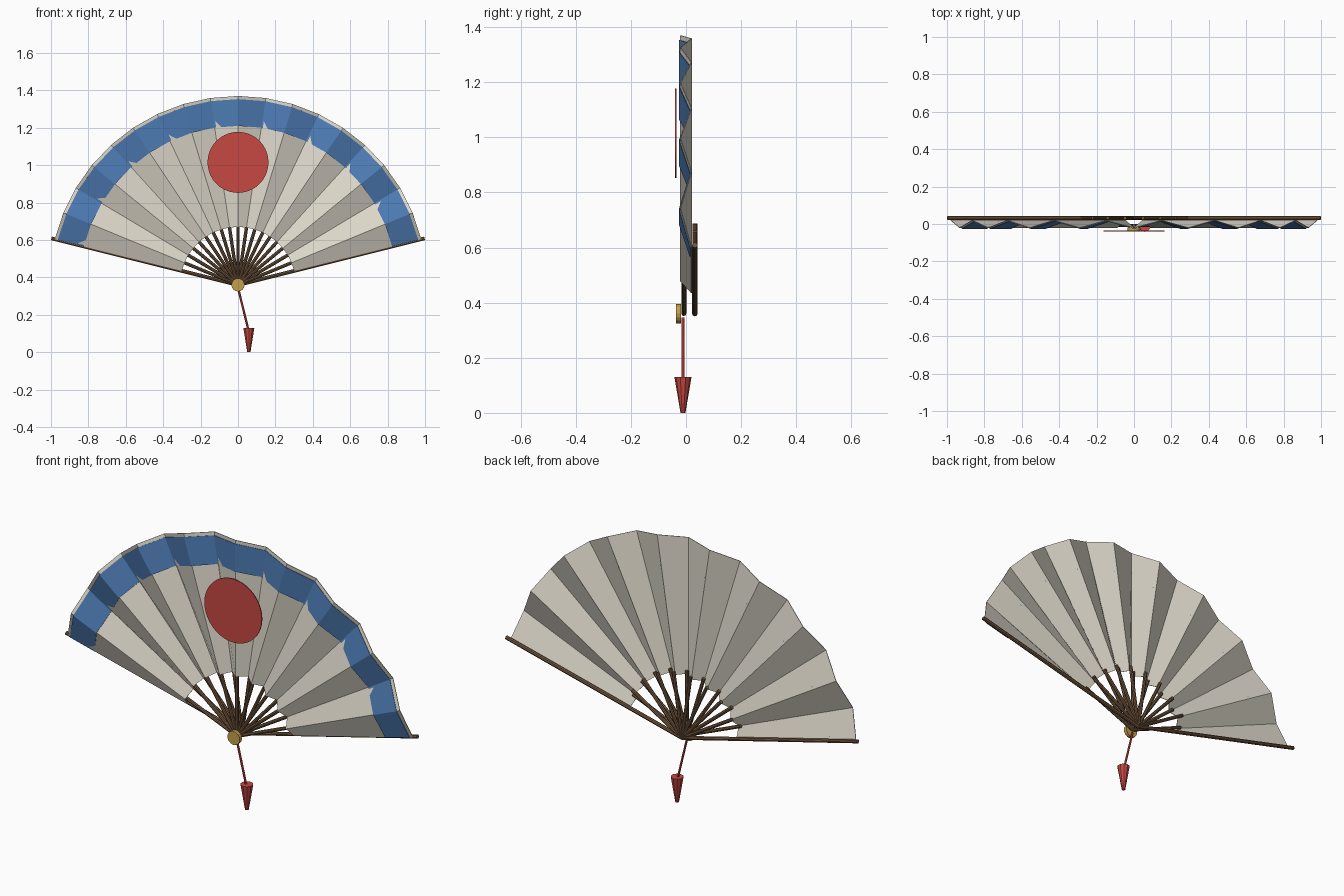
import bpy, bmesh, math
from mathutils import Vector

if "Cube" in bpy.data.objects:
    bpy.data.objects.remove(bpy.data.objects["Cube"])

PIVOT_Z = 0.36
FOLDS = 18
START, SWEEP = math.radians(14), math.radians(152)
DEPTH = 0.02


def mat(name, rgb):
    m = bpy.data.materials.new(name)
    m.diffuse_color = (*rgb, 1)
    m.use_nodes = True
    m.node_tree.nodes["Principled BSDF"].inputs["Base Color"].default_value = m.diffuse_color
    return m


PAPER = mat("cream_paper", (0.72, 0.68, 0.59))
BLUE = mat("blue_border", (0.075, 0.2, 0.46))
RED = mat("red", (0.57, 0.065, 0.055))
WOOD = mat("brown_wood", (0.17, 0.095, 0.047))
GOLD = mat("gold_metal", (0.55, 0.35, 0.07))


def fan_point(i, r, y):
    a = START + SWEEP * i / FOLDS
    return Vector((r * math.cos(a), y, PIVOT_Z + r * math.sin(a)))


def fold_y(i):
    return DEPTH if i % 2 == 0 else -DEPTH


def pleated_sheet(name, r0, r1, dy, thick, material):
    bm = bmesh.new()
    rows = [[bm.verts.new(fan_point(i, r, fold_y(i) + dy)) for r in (r0, r1)]
            for i in range(FOLDS + 1)]
    for a, b in zip(rows, rows[1:]):
        bm.faces.new((a[0], a[1], b[1], b[0]))
    bmesh.ops.recalc_face_normals(bm, faces=bm.faces)
    me = bpy.data.meshes.new(name)
    bm.to_mesh(me)
    bm.free()
    me.materials.append(material)
    ob = bpy.data.objects.new(name, me)
    bpy.context.collection.objects.link(ob)
    s = ob.modifiers.new("thickness", 'SOLIDIFY')
    s.thickness, s.offset = thick, 0
    return ob


def rod(name, p, q, r0, r1, sides, material):
    """Tapered cylinder from p (radius r0) to q (radius r1)."""
    p, q = Vector(p), Vector(q)
    d = q - p
    bpy.ops.mesh.primitive_cone_add(vertices=sides, radius1=r0, radius2=r1,
                                    depth=d.length, location=(p + q) / 2)
    ob = bpy.context.object
    ob.rotation_euler = d.to_track_quat('Z', 'Y').to_euler()
    ob.name = name
    ob.data.materials.append(material)
    return ob


# pleated leaf and its blue border on the front
pleated_sheet("leaf", 0.31, 1.01, 0, 0.003, PAPER)
pleated_sheet("leaf_border", 0.85, 0.993, -0.005, 0.002, BLUE)

# ribs behind each fold, long guards at both ends
for i in range(FOLDS + 1):
    guard = i in (0, FOLDS)
    y = fold_y(i) + 0.012
    rod("guard" if guard else "rib", fan_point(i, 0, y),
        fan_point(i, 1.028 if guard else 0.33, y),
        0.01 if guard else 0.009, 0.01 if guard else 0.009, 8, WOOD)

# painted sun disc
rod("sun_disc", (0, -0.035, 1.015), (0, -0.04, 1.015), 0.163, 0.163, 40, RED)

# pivot rivet
rod("rivet", (0, -0.018, PIVOT_Z), (0, -0.036, PIVOT_Z), 0.035, 0.035, 16, GOLD)

# cord and tassel
rod("cord", (0, -0.011, 0.345), (0.054, -0.011, 0.125), 0.006, 0.006, 6, RED)
rod("tassel", (0.058, -0.011, 0.0), (0.058, -0.011, 0.13), 0.009, 0.031, 10, RED)
